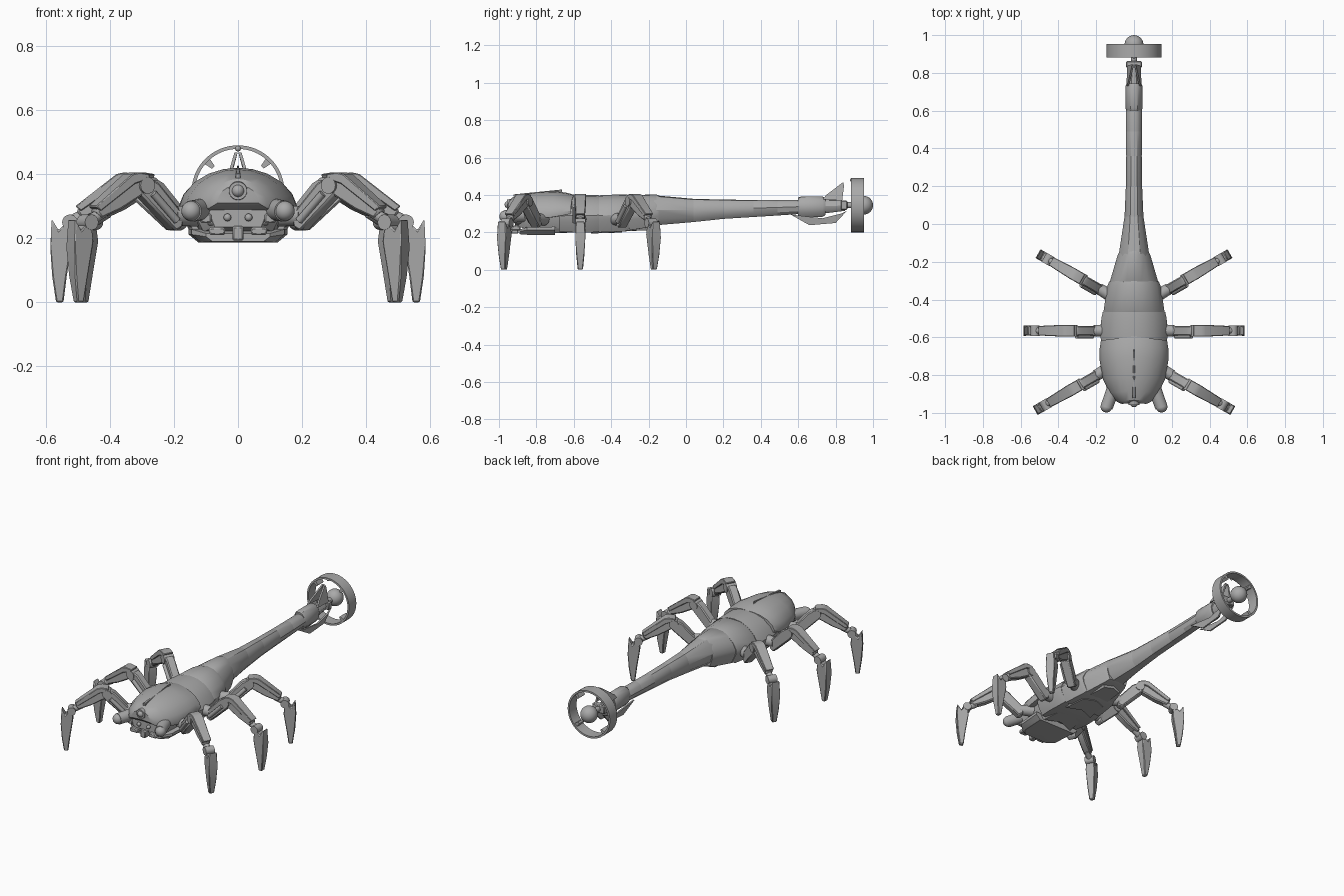
import bpy, bmesh, math
from mathutils import Matrix, Vector

if "Cube" in bpy.data.objects:
    bpy.data.objects.remove(bpy.data.objects["Cube"], do_unlink=True)

GREY = (0.4, 0.4, 0.4, 1)
metal = bpy.data.materials.new("plain grey metal")
metal.use_nodes = True
metal.diffuse_color = GREY
metal.node_tree.nodes["Principled BSDF"].inputs["Base Color"].default_value = GREY


def finish(name, bm, angle=32, bevel=0):
    bmesh.ops.recalc_face_normals(bm, faces=bm.faces)
    mesh = bpy.data.meshes.new(name)
    bm.to_mesh(mesh)
    bm.free()
    mesh.materials.append(metal)
    ob = bpy.data.objects.new(name, mesh)
    bpy.context.collection.objects.link(ob)
    bpy.ops.object.select_all(action='DESELECT')
    ob.select_set(True)
    bpy.context.view_layer.objects.active = ob
    bpy.ops.object.shade_smooth_by_angle(angle=math.radians(angle))
    if bevel:
        mod = ob.modifiers.new("edge", 'BEVEL')
        mod.width, mod.segments, mod.limit_method = bevel, 1, 'ANGLE'
    return ob


def skin(bm, rings):
    """Bridge closed rings of equal length and cap both ends."""
    rows = [[bm.verts.new(p) for p in ring] for ring in rings]
    for a, b in zip(rows, rows[1:]):
        for i in range(len(a)):
            j = (i + 1) % len(a)
            bm.faces.new((a[i], a[j], b[j], b[i]))
    bm.faces.new(rows[0])
    bm.faces.new(rows[-1])


def loft(name, stations, section, sweep=0):
    """stations: (y, half width, bottom, top); section: right half, top to bottom."""
    full = section + [(-x, z) for x, z in reversed(section) if x > 0]
    bm = bmesh.new()
    skin(bm, [[(x * w, y - sweep * abs(x) * w, lo + (hi - lo) * z) for x, z in full]
              for y, w, lo, hi in stations])
    return finish(name, bm)


def prism(name, pts, widths, matrix=Matrix(), bevel=0.004):
    """Polygon in local x-z, with a half width for each point."""
    bm = bmesh.new()
    skin(bm, [[matrix @ Vector((r, s * w, z)) for (r, z), w in zip(pts, widths)]
              for s in (-1, 1)])
    return finish(name, bm, bevel=bevel)


def tube(name, a, b, r1, r2=None, matrix=Matrix(), sides=24):
    a, b = matrix @ Vector(a), matrix @ Vector(b)
    d = b - a
    bm = bmesh.new()
    m = Matrix.Translation((a + b) / 2) @ d.to_track_quat('Z', 'Y').to_matrix().to_4x4()
    bmesh.ops.create_cone(bm, cap_ends=True, segments=sides, radius1=r1,
                          radius2=r1 if r2 is None else r2, depth=d.length, matrix=m)
    return finish(name, bm)


def ball(name, c, r, matrix=Matrix()):
    bm = bmesh.new()
    bmesh.ops.create_uvsphere(bm, u_segments=24, v_segments=14, radius=r,
                              matrix=Matrix.Translation(matrix @ Vector(c)))
    return finish(name, bm)


def box(name, c, size, bevel=0.005):
    bm = bmesh.new()
    bmesh.ops.create_cube(bm, size=1, matrix=Matrix.Translation(c) @ Matrix.Diagonal((*size, 1)))
    return finish(name, bm, bevel=bevel)


# Cross-sections as fractions of width and height
SHELL = [(0, 1), (.25, .97), (.5, .87), (.75, .68), (.93, .4), (1, .15), (.98, 0), (0, 0)]
HULL = [(0, 1), (.3, .97), (.6, .86), (.86, .66), (1, .45), (.97, .3), (.78, 0), (0, 0)]
KEEL = [(0, 1), (1, 1), (1, .6), (.8, 0), (0, 0)]
TAIL = [(0, 1), (.4, .97), (.75, .82), (1, .52), (.85, .2), (.45, 0), (0, 0)]

# Head
loft("head_shell", [(-.945, .065, .31, .365), (-.93, .09, .295, .385), (-.88, .13, .28, .402),
                    (-.8, .165, .275, .415), (-.7, .182, .28, .42), (-.64, .182, .29, .412),
                    (-.595, .175, .3, .4)], SHELL, sweep=.12)
loft("head_core", [(-.915, .09, .235, .31), (-.86, .135, .22, .31), (-.66, .15, .22, .32)], KEEL)
loft("jaw_plate", [(-.89, .1, .19, .215), (-.85, .145, .187, .228), (-.7, .155, .187, .23)], KEEL)
tube("nose_ring", (0, -.9, .348), (0, -.957, .348), .033, .028)
ball("nose_lens", (0, -.95, .348), .02)
prism("nose_ridge", [(0, 0), (.0, .02), (.26, .02), (.26, 0)], [.008, .008, .002, .002],
      Matrix.Translation((0, -.92, .383)) @ Matrix.Rotation(math.pi / 2, 4, 'Z')
      @ Matrix.Rotation(-.1, 4, 'Y'))
box("mouth_block", (0, -.915, .215), (.035, .04, .045))
box("mouth_bar", (0, -.9, .245), (.19, .03, .012))
for s, side in ((1, "left"), (-1, "right")):
    tube(side + "_eye_tube", (s * .105, -.86, .29), (s * .145, -.97, .285), .035, .033)
    ball(side + "_eye", (s * .146, -.967, .285), .031)
    ball(side + "_mouth_bead", (s * .033, -.925, .265), .012)
    box(side + "_mandible", (s * .065, -.91, .222), (.05, .05, .025))
    box(side + "_cheek", (s * .1, -.9, .262), (.035, .04, .03))

# Overlapping body segments
loft("body_segment_front", [(-.68, .165, .205, .39), (-.6, .177, .2, .398), (-.5, .173, .2, .4),
                            (-.465, .165, .205, .398)], HULL)
loft("body_segment_middle", [(-.48, .15, .215, .385), (-.455, .162, .2, .4), (-.32, .142, .205, .402),
                             (-.295, .132, .215, .395)], HULL, sweep=.08)
loft("body_segment_rear", [(-.32, .118, .225, .385), (-.3, .13, .21, .398), (-.16, .088, .232, .403),
                           (-.14, .078, .24, .395)], HULL, sweep=.1)
for i, (y, w, lo) in enumerate([(-.66, .125, .197), (-.47, .115, .195), (-.31, .085, .207)]):
    loft(f"belly_plate_{i + 1}", [(y, w, lo, lo + .05), (y + .13, w * .8, lo + .004, lo + .05)],
         KEEL, sweep=.4)

# Tapering tail of telescoping segments
tail = [(-.17, .082, .237, .398), (.04, .05, .255, .379), (.2, .043, .272, .375),
        (.36, .041, .282, .373), (.49, .042, .29, .373), (.61, .042, .298, .374)]
for i, (a, b) in enumerate(zip(tail, tail[1:])):
    y, w, lo, hi = b
    loft(f"tail_segment_{i + 1}", [a, (y, w, lo, hi), (y + .02, w * .88, lo + .008, hi - .006)], TAIL)
loft("tail_collar", [(.6, .04, .29, .385), (.615, .046, .283, .392), (.73, .046, .283, .392),
                     (.745, .038, .292, .384)], TAIL)
loft("tail_end", [(.73, .032, .3, .375), (.85, .026, .315, .37)], TAIL)
box("tail_cap", (0, .845, .345), (.085, .035, .05))

# Fins at the tail end, laid out in the y-z plane
for s, side in ((1, "left"), (-1, "right")):
    for part, pts, near, far in (
            ("upper_fin", [(.73, .375), (.75, .4), (.84, .468), (.845, .45), (.835, .37)], .034, .006),
            ("lower_fin", [(.56, .295), (.73, .275), (.83, .3), (.86, .315), (.8, .25), (.66, .238)],
             .034, .02)):
        bm = bmesh.new()
        mid = .375 if part == "upper_fin" else .29
        skin(bm, [[(s * (near - (near - far) * min(1, abs(z - mid) / .09) + t), y, z)
                   for y, z in pts] for t in (-.005, .005)])
        finish(f"{side}_{part}", bm)

# Tail ring with shaft, hub and guide vanes
HUB = Vector((0, .915, .345))
bm = bmesh.new()
loops = [[bm.verts.new((r * math.cos(t), y, HUB.z + r * math.sin(t)))
          for t in (k * math.tau / 64 for k in range(64))]
         for r, y in ((.145, .882), (.145, .953), (.134, .953), (.134, .882))]
for i, a in enumerate(loops):
    b = loops[(i + 1) % 4]
    for k in range(64):
        j = (k + 1) % 64
        bm.faces.new((a[k], a[j], b[j], b[k]))
finish("tail_ring", bm)
tube("tail_shaft", (0, .84, .345), (0, .95, .345), .016)
ball("tail_ball", (0, .95, .345), .05)
for k in range(4):
    m = Matrix.Translation(HUB) @ Matrix.Rotation(k * math.pi / 2 + .78, 4, 'Y')
    prism(f"guide_vane_{k + 1}", [(.108, -.006), (.137, -.012), (.137, .012), (.108, .006)],
          [.028] * 4, m, 0)
ball("ring_bead", (0, .885, .48), .009)

# Legs: one design, turned and mirrored; local x points outward
for row, x, y, turn in (("front", .18, -.79, -30), ("middle", .19, -.565, 0), ("rear", .165, -.355, 30)):
    for s, side in ((1, "left"), (-1, "right")):
        m = (Matrix.Diagonal((s, 1, 1, 1)) @ Matrix.Translation((x, y, 0))
             @ Matrix.Rotation(math.radians(turn), 4, 'Z'))
        n = f"{side}_{row}_"
        tube(n + "hip", (-.06, 0, .27), (.025, 0, .27), .034, .03, m)
        prism(n + "thigh", [(.005, .235), (.03, .222), (.155, .338), (.15, .36), (.115, .385), (.09, .372),
                            (0, .275)], [.026] * 7, m, .006)
        tube(n + "thigh_rod", (.03, -.03, .255), (.115, -.03, .34), .012, matrix=m, sides=12)
        tube(n + "knee", (.135, -.031, .365), (.135, .031, .365), .026, matrix=m)
        prism(n + "shin", [(.115, .375), (.145, .335), (.225, .29), (.295, .262), (.315, .285), (.27, .33),
                           (.17, .39)], [.022] * 7, m, .006)
        prism(n + "shin_armour", [(.125, .4), (.13, .385), (.18, .37), (.3, .285), (.318, .3), (.19, .4),
                                  (.165, .406)], [.03, .03, .031, .025, .025, .031, .031], m, .003)
        tube(n + "ankle_link", (.28, 0, .28), (.345, 0, .245), .018, matrix=m, sides=12)
        tube(n + "ankle", (.335, -.027, .25), (.335, .027, .25), .024, matrix=m)
        prism(n + "foot", [(.335, .262), (.328, .19), (.345, .08), (.355, 0), (.378, 0), (.39, .08),
                           (.396, .17), (.392, .26), (.37, .225)],
              [.022, .029, .022, .014, .014, .022, .03, .024, .026], m, .004)
